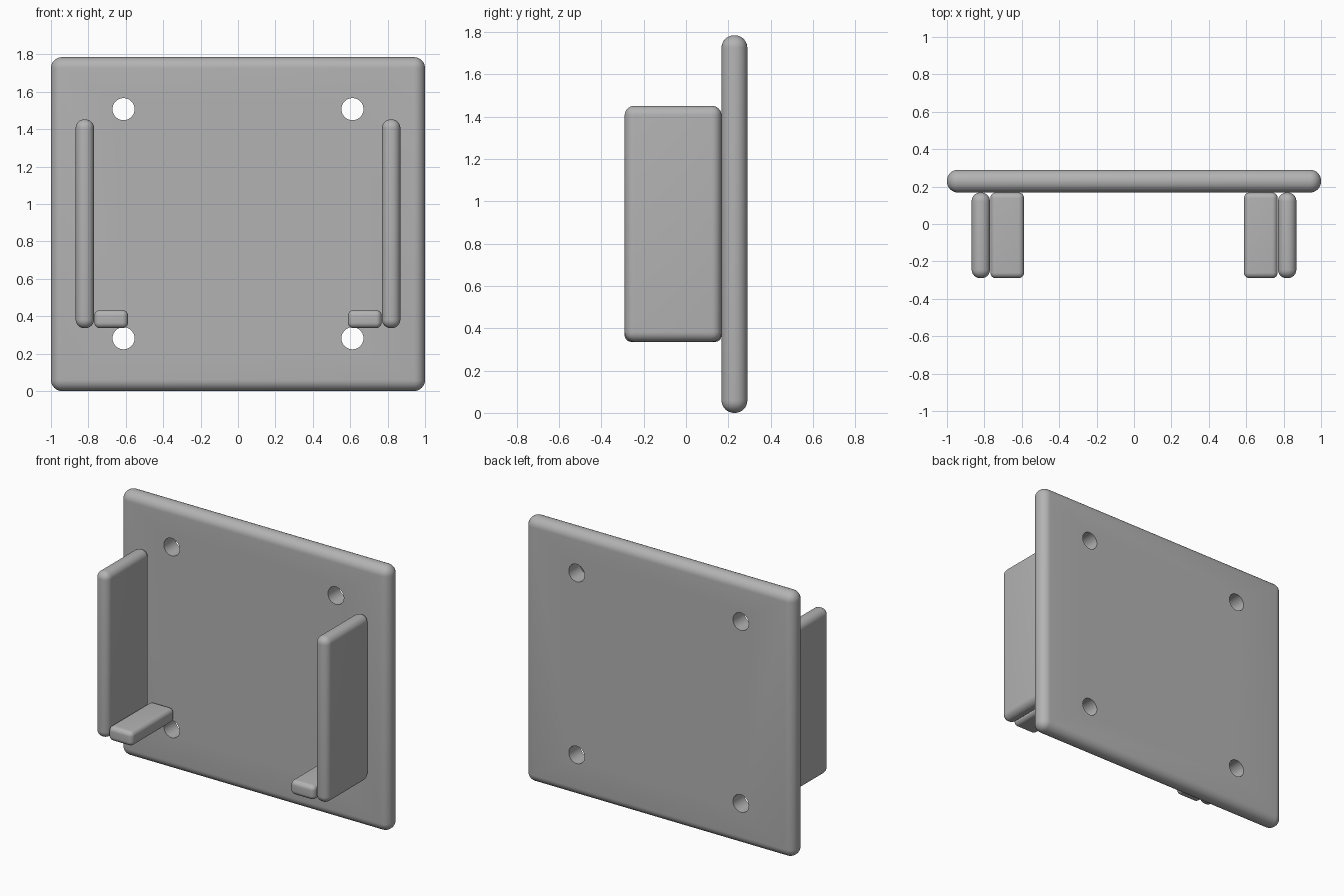
import bpy
import bmesh
import math

default = bpy.data.objects.get("Cube")
if default:
    bpy.data.objects.remove(default, do_unlink=True)

GREY = (0.45, 0.45, 0.45, 1.0)
grey = bpy.data.materials.new("plain grey")
grey.use_nodes = True
grey.diffuse_color = GREY
grey.node_tree.nodes["Principled BSDF"].inputs["Base Color"].default_value = GREY


def rounded_box(name, low, high, radius):
    """Box between two corners with every edge rounded."""
    bm = bmesh.new()
    bmesh.ops.create_cube(bm, size=1)
    for v in bm.verts:
        v.co = [(a + b) / 2 + c * (b - a) for a, b, c in zip(low, high, v.co)]
    bmesh.ops.bevel(bm, geom=bm.edges[:], offset=radius, segments=8,
                    profile=0.5, affect='EDGES')
    mesh = bpy.data.meshes.new(name)
    bm.to_mesh(mesh)
    bm.free()
    mesh.materials.append(grey)
    obj = bpy.data.objects.new(name, mesh)
    bpy.context.collection.objects.link(obj)
    return obj


def select_only(obj):
    bpy.ops.object.select_all(action='DESELECT')
    obj.select_set(True)
    bpy.context.view_layer.objects.active = obj


def drill(obj, x, z, radius):
    """Round hole through the plate along y."""
    bpy.ops.mesh.primitive_cylinder_add(vertices=48, radius=radius, depth=1,
                                        location=(x, 0.23, z),
                                        rotation=(math.pi / 2, 0, 0))
    cutter = bpy.context.object
    cutter.name = "hole_cutter"
    cutter.hide_render = True
    cutter.data.materials.append(grey)
    cut = obj.modifiers.new("hole", 'BOOLEAN')
    cut.operation = 'DIFFERENCE'
    cut.solver = 'EXACT'
    cut.object = cutter
    select_only(obj)
    bpy.ops.object.modifier_apply(modifier=cut.name)
    bpy.data.objects.remove(cutter, do_unlink=True)


# Back plate with four screw holes
FRONT, SEAM, BACK = -0.29, 0.168, 0.29
plate = rounded_box("back_plate", (-1, SEAM, 0), (1, BACK, 1.785), 0.059)
for hole_x in (-0.612, 0.612):
    for hole_z in (0.282, 1.507):
        drill(plate, hole_x, hole_z, 0.059)
parts = [plate]

# Side walls and the small support ledges inside them
for side, sign in (("left", 1), ("right", -1)):
    for part, inner, outer, top, radius in (("side_wall", 0.77, 0.868, 1.452, 0.046),
                                            ("support_ledge", 0.588, 0.768, 0.433, 0.03)):
        x_low, x_high = sorted((sign * inner, sign * outer))
        parts.append(rounded_box(f"{side}_{part}", (x_low, FRONT, 0.336),
                                 (x_high, SEAM, top), radius))

# Smooth rounded edges, crisp hole rims
for obj in parts:
    select_only(obj)
    bpy.ops.object.shade_smooth_by_angle(angle=math.radians(30))
